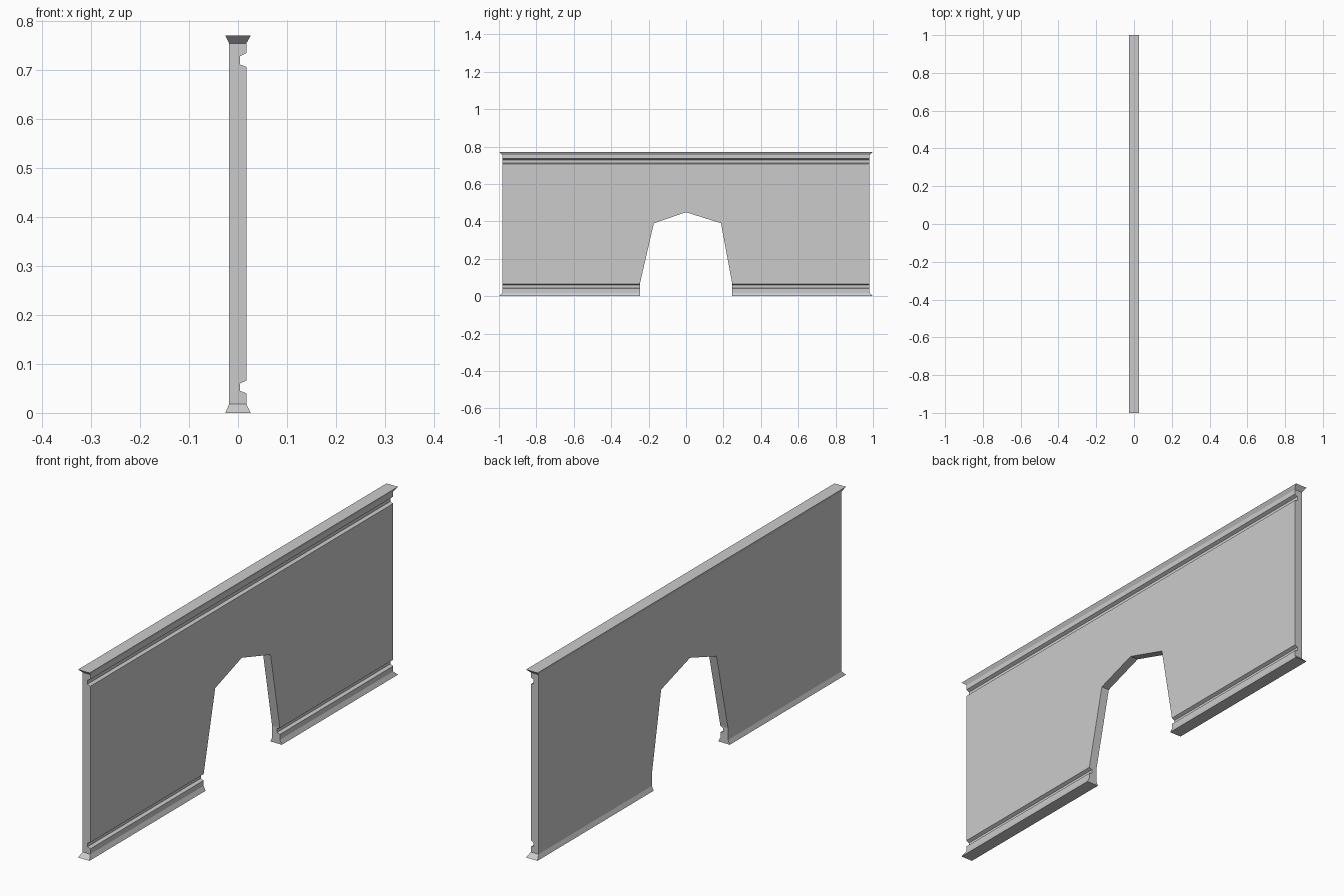
import bpy, bmesh

if "Cube" in bpy.data.objects:
    bpy.data.objects.remove(bpy.data.objects["Cube"])

BODY_Y, FLARE_Y = 0.982, 1.0
HEIGHT = 0.771


def make_object(name, bm):
    bmesh.ops.recalc_face_normals(bm, faces=bm.faces)
    mesh = bpy.data.meshes.new(name)
    bm.to_mesh(mesh)
    bm.free()
    obj = bpy.data.objects.new(name, mesh)
    bpy.context.collection.objects.link(obj)
    return obj


def groove(z0, z1):
    # recess with slanted lips on the +x side
    return [(0.017, z0), (0.004, z0 + 0.005), (0.004, z1 - 0.006), (0.017, z1)]


# Wall cross-section (x, z): flared foot, two grooves, flared cap
profile = ([(-0.026, 0), (0.026, 0), (0.017, 0.018)]
           + groove(0.040, 0.066) + groove(0.707, 0.735)
           + [(0.017, 0.755), (0.026, HEIGHT), (-0.026, HEIGHT),
              (-0.018, 0.755), (-0.018, 0.018)])
n = len(profile)

bm = bmesh.new()
rings = []
for side in (-1, 1):
    ring = [bm.verts.new((x, side * (FLARE_Y if z in (0, HEIGHT) else BODY_Y), z))
            for x, z in profile]
    rings.append(ring)
    # End faces: sloped foot, flat body, sloped cap
    bm.faces.new((ring[0], ring[1], ring[2], ring[n - 1]))
    bm.faces.new(ring[2:12] + ring[n - 2:])
    bm.faces.new(ring[11:15])
for i in range(n):
    j = (i + 1) % n
    bm.faces.new((rings[0][i], rings[0][j], rings[1][j], rings[1][i]))
wall = make_object("wall_panel", bm)

# Doorway opening cutter (y, z)
outline = [(-0.247, -0.1), (-0.247, 0.066), (-0.172, 0.39), (0, 0.449),
           (0.187, 0.39), (0.247, 0.066), (0.247, -0.1)]
bm = bmesh.new()
face = bm.faces.new([bm.verts.new((-0.1, y, z)) for y, z in outline])
ext = bmesh.ops.extrude_face_region(bm, geom=[face])
bmesh.ops.translate(bm, vec=(0.2, 0, 0),
                    verts=[v for v in ext["geom"] if isinstance(v, bmesh.types.BMVert)])
cutter = make_object("opening_cutter", bm)
cutter.hide_render = True

# Cut the opening and discard the cutter
mod = wall.modifiers.new("opening", 'BOOLEAN')
mod.operation = 'DIFFERENCE'
mod.solver = 'EXACT'
mod.object = cutter
bpy.context.view_layer.objects.active = wall
wall.select_set(True)
bpy.ops.object.modifier_apply(modifier=mod.name)
bpy.data.objects.remove(cutter)
